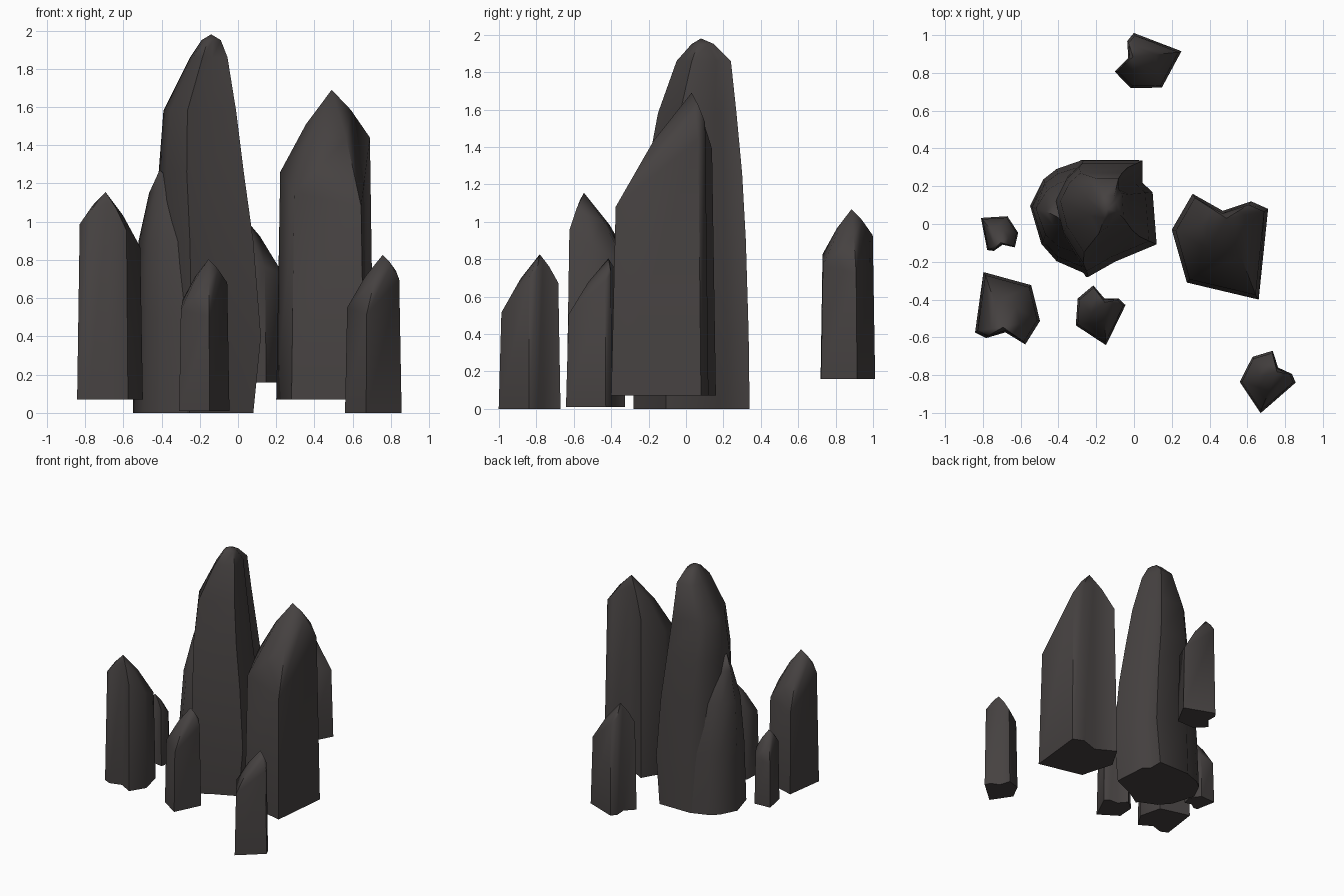
import bpy
import bmesh
from math import radians
from mathutils import Vector, Matrix

cube = bpy.data.objects.get("Cube")
if cube:
    bpy.data.objects.remove(cube, do_unlink=True)

stone = bpy.data.materials.new("dark stone")
stone.use_nodes = True
stone.diffuse_color = (0.060, 0.053, 0.052, 1)
shader = stone.node_tree.nodes["Principled BSDF"]
shader.inputs["Base Color"].default_value = stone.diffuse_color
shader.inputs["Roughness"].default_value = 0.8


def loft(name, rings, apex):
    """Skin a stack of rings, close the bottom and fan the top to the apex."""
    bm = bmesh.new()
    loops = [[bm.verts.new(p) for p in ring] for ring in rings]
    count = len(loops[0])
    tip = bm.verts.new(apex)
    bm.faces.new(loops[0])
    for i in range(count):
        j = (i + 1) % count
        for low, high in zip(loops, loops[1:]):
            bm.faces.new((low[i], low[j], high[j], high[i]))
        bm.faces.new((loops[-1][i], loops[-1][j], tip))
    bmesh.ops.recalc_face_normals(bm, faces=bm.faces)
    mesh = bpy.data.meshes.new(name)
    bm.to_mesh(mesh)
    bm.free()
    mesh.materials.append(stone)
    obj = bpy.data.objects.new(name, mesh)
    bpy.context.collection.objects.link(obj)
    bpy.ops.object.select_all(action="DESELECT")
    obj.select_set(True)
    bpy.context.view_layer.objects.active = obj
    bpy.ops.object.shade_smooth_by_angle(angle=radians(60))
    return obj


def boxed(outline, levels):
    """Fit a unit outline into the x and y limits of every level."""
    return [[(x0 + u * (x1 - x0), y0 + v * (y1 - y0), z) for u, v in outline]
            for z, x0, x1, y0, y1 in levels]


# Tall central spire, bulging low and leaning to its tip
spire_outline = [(0, .65), (.09, .33), (.33, 0), (.59, .13), (1, .28),
                 (.96, .73), (.86, .81), (.86, 1), (.28, 1), (.13, .88)]
spire_levels = [(0, -.42, .08, -.28, .34), (.4, -.42, .12, -.28, .335),
                (.9, -.415, .08, -.25, .32), (1.26, -.415, .03, -.21, .30),
                (1.58, -.39, -.01, -.15, .27), (1.86, -.25, -.055, -.05, .24),
                (1.95, -.19, -.09, .03, .15)]
loft("central_spire", boxed(spire_outline, spire_levels), (-.14, .08, 1.98))

# Lower shoulder rock fused to the side of the spire
shoulder_outline = [(0, .6), (.17, .27), (.4, .12), (.88, 0),
                    (1, .6), (.8, 1), (.4, .92), (.2, .83)]
shoulder_levels = [(0, -.55, -.2, -.27, .34), (.5, -.54, -.2, -.24, .31),
                   (.9, -.52, -.22, -.17, .25), (1.15, -.465, -.25, -.06, .15)]
loft("spire_shoulder", boxed(shoulder_outline, shoulder_levels), (-.41, .04, 1.27))

# Notched shard: base corner x, y and the height where its side ends
corners = [(.01, .17, 1.54), (-.15, .26, 1.32), (-.26, .07, 1.19), (-.18, -.21, 1.08),
           (.20, -.30, 1.01), (.25, .18, 1.37), (.16, .22, 1.46)]
shard_tip = Vector((.03, .13, 1.62))


def shard(name, x, y, z, turn, size):
    base = [Vector((a, b, 0)) for a, b, h in corners]
    rim = [Vector((a * .92, b * .92, h)) for a, b, h in corners]
    slope = [p.lerp(shard_tip, .5) + Vector((0, 0, .04)) * (shard_tip.z - p.z) / .5
             for p in rim]
    place = (Matrix.Translation((x, y, z)) @ Matrix.Rotation(radians(turn), 4, "Z")
             @ Matrix.Scale(size, 4))
    rings = [[place @ p for p in ring] for ring in (base, rim, slope)]
    return loft(name, rings, place @ shard_tip)


shard("left_large_shard", .46, -.10, .07, 0, 1)
shard("right_front_shard", -.67, -.46, .07, 178, .67)
shard("front_middle_shard", -.19, -.47, .01, -20, .49)
shard("rear_shard", .06, .85, .16, 75, .56)
shard("right_small_shard", -.71, -.05, .07, 197, .36)
shard("left_front_shard", .70, -.82, 0, -43, .51)
